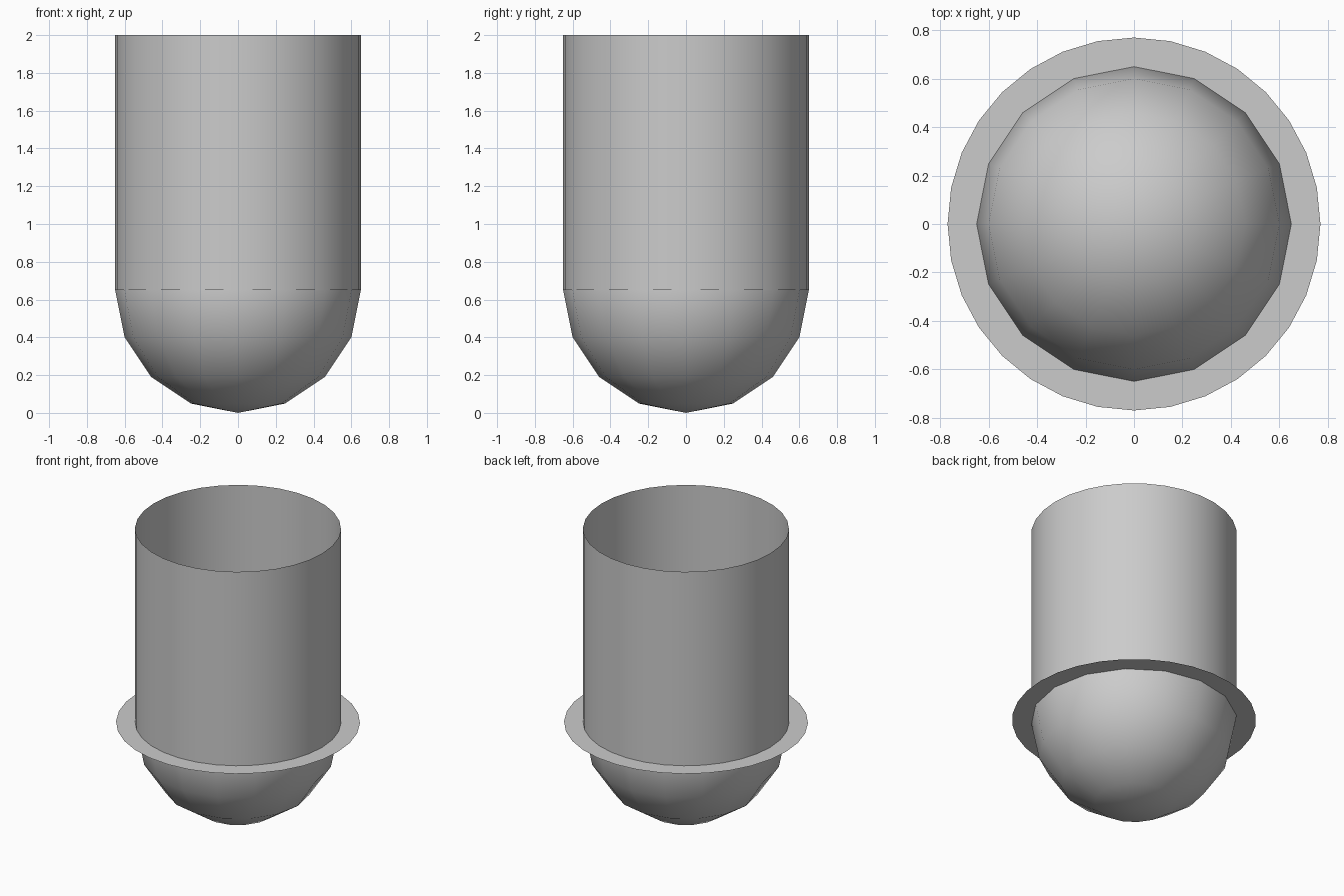
import bpy, bmesh, math

if "Cube" in bpy.data.objects:
    bpy.data.objects.remove(bpy.data.objects["Cube"])

R = 0.65          # shared radius of ball and tube
Z_MID = 0.65      # height of the ball centre, collar and tube foot
TOP = 2.0


def make(name, bm, smooth=True):
    me = bpy.data.meshes.new(name)
    bmesh.ops.recalc_face_normals(bm, faces=bm.faces)
    for f in bm.faces:
        f.smooth = smooth
    bm.to_mesh(me)
    bm.free()
    ob = bpy.data.objects.new(name, me)
    bpy.context.collection.objects.link(ob)
    return ob


def circle(bm, r, z, n=32):
    return [bm.verts.new((r * math.cos(2 * math.pi * i / n),
                          r * math.sin(2 * math.pi * i / n), z)) for i in range(n)]


def band(name, r0, z0, r1, z1, smooth):
    """Open strip between two circles."""
    bm = bmesh.new()
    a, b = circle(bm, r0, z0), circle(bm, r1, z1)
    for i in range(len(a)):
        j = (i + 1) % len(a)
        bm.faces.new((a[i], a[j], b[j], b[i]))
    return make(name, bm, smooth)


# coarse, smooth-shaded ball: rounded bottom, its upper half sits inside the tube
bm = bmesh.new()
bmesh.ops.create_uvsphere(bm, u_segments=16, v_segments=8, radius=R)
ball = make("round_base", bm)
ball.location.z = Z_MID

# open-ended tube wall
band("tube", R, Z_MID, R, TOP, True)

# flat collar around the joint
collar = band("collar", 0.63, Z_MID, 0.77, Z_MID, False)
if collar.data.polygons[0].normal.z < 0:
    collar.data.flip_normals()
